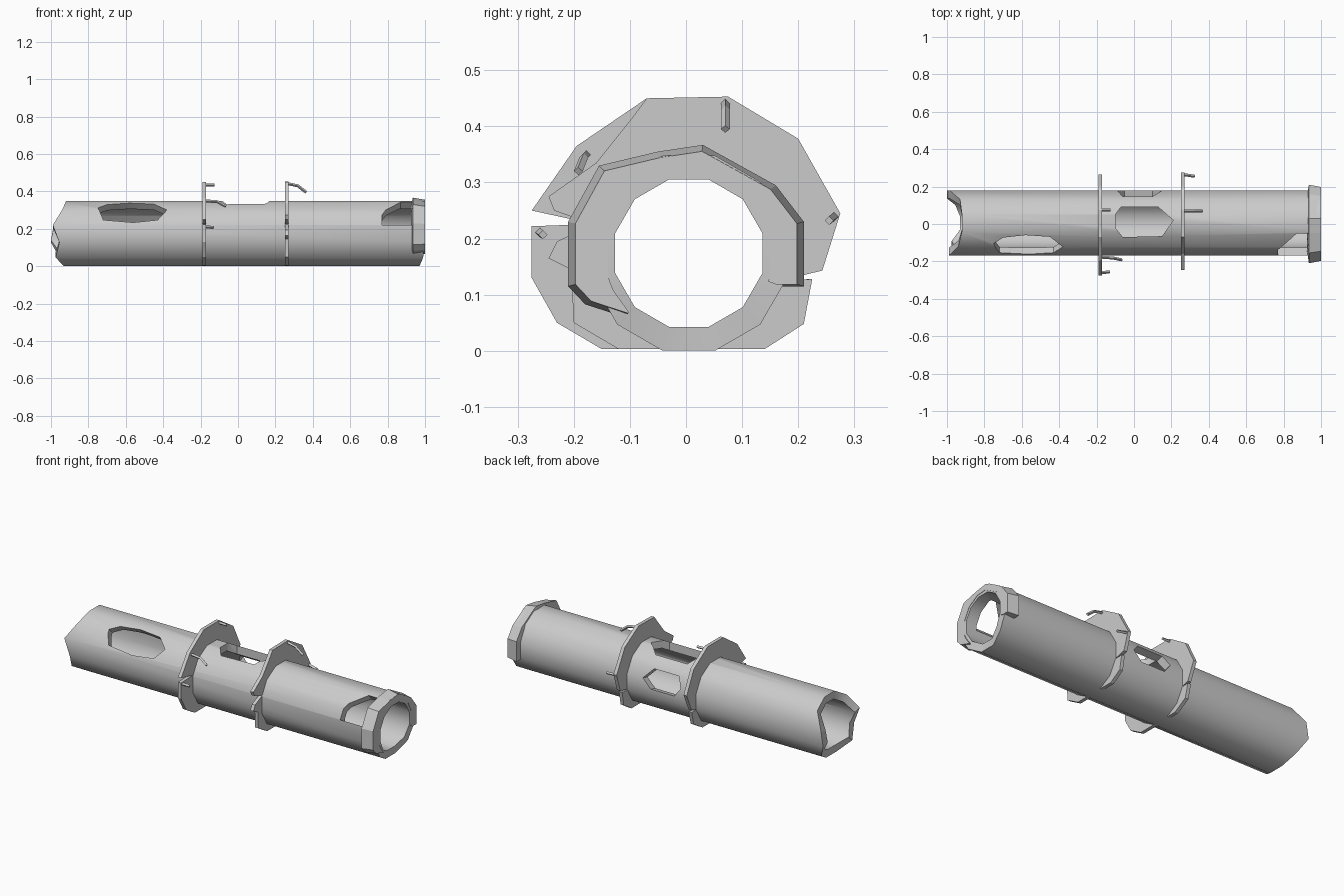
import bpy, bmesh
from math import cos, sin, radians
from mathutils import Vector

if "Cube" in bpy.data.objects:
    bpy.data.objects.remove(bpy.data.objects["Cube"])

CY, CZ = 0.005, 0.174          # pipe axis
R_OUT, R_IN = 0.18, 0.136

steel = bpy.data.materials.new("grey_steel")
steel.use_nodes = True
GREY = (0.6, 0.6, 0.6, 1)
steel.diffuse_color = GREY
steel.node_tree.nodes["Principled BSDF"].inputs["Base Color"].default_value = GREY


def polar(x, r, a, t=0.0):
    """Point at radius r and angle a around the axis, shifted t sideways."""
    a = radians(a)
    return Vector((x, CY + r * cos(a) - t * sin(a), CZ + r * sin(a) + t * cos(a)))


def loft(name, rings, caps=True):
    """Skin closed rings of points; without caps the last ring joins the first."""
    bm = bmesh.new()
    rows = [[bm.verts.new(p) for p in ring] for ring in rings]
    n = len(rows[0])
    pairs = list(zip(rows, rows[1:]))
    if caps:
        bm.faces.new(rows[0])
        bm.faces.new(rows[-1])
    else:
        pairs.append((rows[-1], rows[0]))
    for a, b in pairs:
        for i in range(n):
            j = (i + 1) % n
            bm.faces.new((a[i], a[j], b[j], b[i]))
    bmesh.ops.recalc_face_normals(bm, faces=bm.faces)
    mesh = bpy.data.meshes.new(name)
    bm.to_mesh(mesh)
    bm.free()
    mesh.materials.append(steel)
    obj = bpy.data.objects.new(name, mesh)
    bpy.context.collection.objects.link(obj)
    return obj


def cut(obj, cutters):
    """Subtract the cutters, bake the result and drop the cutters."""
    for c in cutters:
        m = obj.modifiers.new("cut", "BOOLEAN")
        m.operation, m.solver, m.object = "DIFFERENCE", "EXACT", c
    bpy.context.view_layer.update()
    dg = bpy.context.evaluated_depsgraph_get()
    mesh = bpy.data.meshes.new_from_object(obj.evaluated_get(dg))
    obj.modifiers.clear()
    obj.data = mesh
    for c in cutters:
        bpy.data.objects.remove(c)


# Twelve-sided pipe with a jagged broken end at -x
angles = [15 + 30 * k for k in range(12)]
torn = [-.985, -.93, -.92, -.92, -.94, -.99, -.955, -.975, -.93, -.93, -.955, -1]
clean = [.998] * 7 + [.99, .97, .97, .99, .998]


def ring(xs, r):
    return [polar(x, r, a) for x, a in zip(xs, angles)]


pipe = loft("pipe", [ring(torn, R_OUT), ring(clean, R_OUT),
                     ring(clean, R_IN), ring(torn, R_IN)], caps=False)

# Torn openings: facing angle and outline as (x, sideways)
openings = [
    (90, [(-.1, -.045), (-.07, -.085), (.13, -.085), (.21, -.015), (.15, .07),
          (-.06, .075), (-.1, .025)]),
    (15, [(-.09, 0), (-.06, .06), (.1, .06), (.15, 0), (.1, -.05), (-.05, -.05)]),
    (135, [(-.75, -.02), (-.72, .06), (-.56, .075), (-.43, .06), (-.38, 0),
           (-.45, -.06), (-.58, -.07), (-.7, -.055)]),
    (135, [(.77, .09), (.93, .09), (.93, -.08), (.87, -.08), (.79, 0), (.77, .03)]),
]
cut(pipe, [loft("opening_cutter", [[polar(x, r, a, t) for x, t in pts]
                                   for r in (.07, .26)]) for a, pts in openings])
bpy.ops.object.select_all(action="DESELECT")
pipe.select_set(True)
bpy.context.view_layer.objects.active = pipe
bpy.ops.object.shade_smooth_by_angle(angle=radians(40))

# Broken collar round the +x end, bevelled towards the mouth
rim = [(.17, .115), (.21, .115), (.21, .23), (.16, .295), (.03, .367), (-.05, .355),
       (-.155, .33), (-.21, .23), (-.21, .115), (-.18, .083), (-.11, .06)]
sections = []
for y, z in rim:
    out = Vector((0, y - CY, z - CZ))
    axis = Vector((0, CY, CZ))
    inner = axis + out.normalized() * .15
    sections.append([inner + Vector((.925, 0, 0)), axis + out + Vector((.935, 0, 0)),
                     axis + out * .94 + Vector((1, 0, 0)), inner + Vector((1, 0, 0))])
loft("end_collar", sections)

# Thin bent flanges with notches, bored to fit the pipe
flanges = {
    "middle_flange": (-.18, [
        (.075, .45), (-.07, .45), (-.195, .365), (-.275, .25), (-.165, .226),
        (-.275, .222), (-.275, .13), (-.23, .05), (-.15, .003), (.12, .003),
        (.2, .05), (.22, .128), (.155, .122), (.22, .14), (.265, .24), (.2, .37)]),
    "front_flange": (.26, [
        (.075, .453), (-.07, .45), (-.1, .41), (-.16, .335), (-.245, .275),
        (-.235, .25), (-.165, .225), (-.23, .195), (-.245, .165), (-.205, .145),
        (-.2, .05), (-.12, .003), (.14, .003), (.21, .048), (.225, .128),
        (.155, .122), (.243, .143), (.275, .245), (.2, .378)]),
}
for name, (x, outline) in flanges.items():
    plate = loft(name, [[(x + s, y, z) for y, z in outline] for s in (-.01, .01)])
    cut(plate, [loft("bore_cutter", [ring([x + s] * 12, .16) for s in (-.1, .1)])])

# Bent hooks standing off the flanges
hooks = {
    "top_hook": [(.26, .07, .443), (.32, .07, .43), (.365, .07, .395)],
    "side_hook": [(.26, .265, .24), (.325, .255, .232)],
    "middle_top_hook": [(-.18, .075, .436), (-.125, .075, .434)],
    "middle_front_hook": [(-.18, -.177, .35), (-.11, -.182, .345), (-.065, -.192, .32)],
    "middle_side_hook": [(-.18, -.262, .212), (-.13, -.255, .207)],
}
for name, path in hooks.items():
    curve = bpy.data.curves.new(name, "CURVE")
    curve.dimensions = "3D"
    curve.bevel_depth, curve.bevel_resolution = .008, 0
    curve.use_fill_caps = True
    spline = curve.splines.new("POLY")
    spline.points.add(len(path) - 1)
    for point, co in zip(spline.points, path):
        point.co = (*co, 1)
    spline.use_smooth = False
    curve.materials.append(steel)
    bpy.context.collection.objects.link(bpy.data.objects.new(name, curve))
